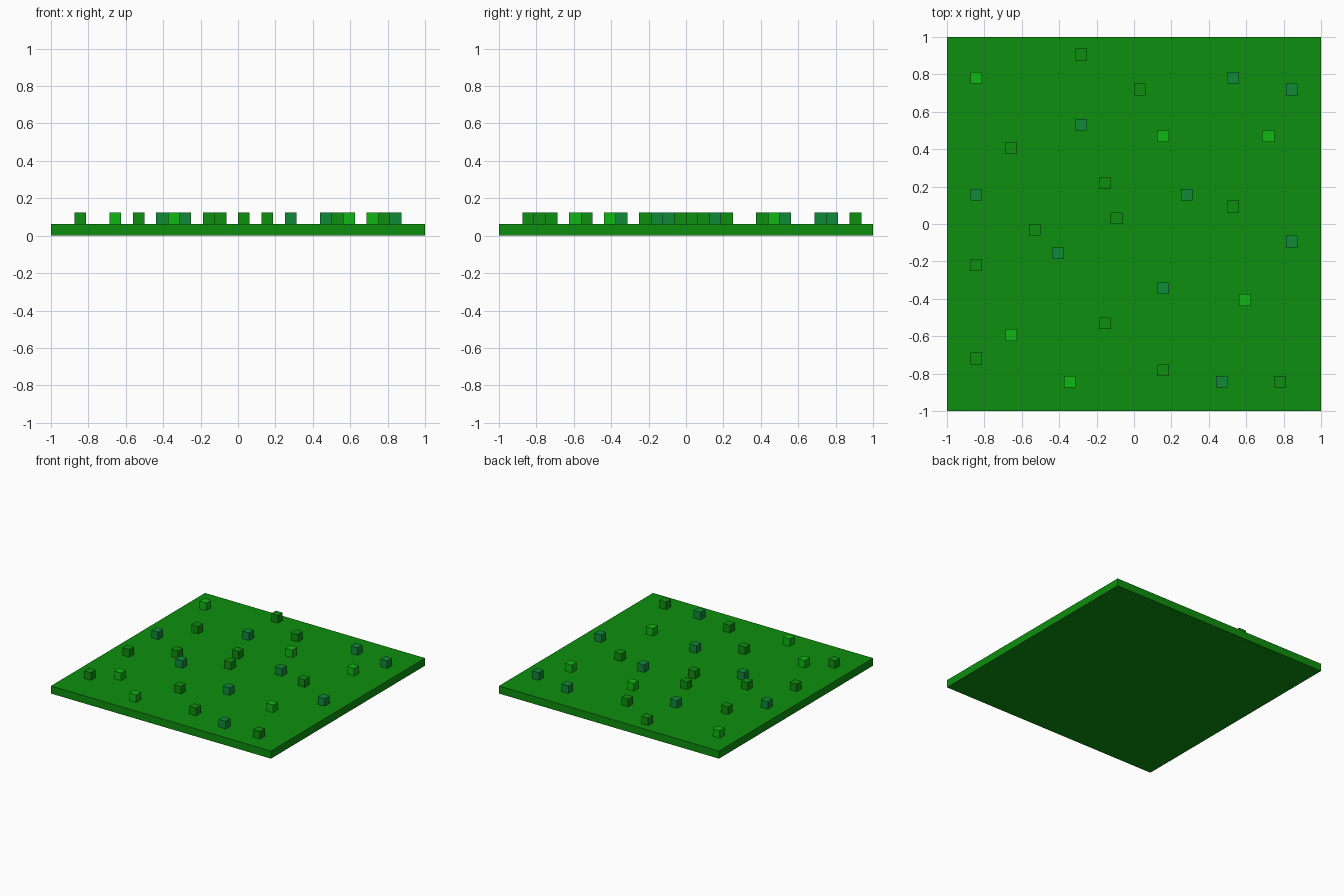
import bpy
import bmesh
from mathutils import Matrix, Vector

if "Cube" in bpy.data.objects:
    bpy.data.objects.remove(bpy.data.objects["Cube"])

U = 1 / 16  # one voxel


def material(name, rgb):
    m = bpy.data.materials.new(name)
    m.diffuse_color = (*rgb, 1)
    m.use_nodes = True
    m.node_tree.nodes["Principled BSDF"].inputs["Base Color"].default_value = m.diffuse_color
    return m


def boxes(name, mat, items):
    """One object made of boxes given as (centre, size)."""
    bm = bmesh.new()
    for centre, size in items:
        bmesh.ops.create_cube(bm, size=1, matrix=Matrix.Translation(centre)
                              @ Matrix.Diagonal((*size, 1)))
    me = bpy.data.meshes.new(name)
    bm.to_mesh(me)
    bm.free()
    me.materials.append(mat)
    ob = bpy.data.objects.new(name, me)
    bpy.context.collection.objects.link(ob)
    return ob


def tufts(name, mat, cells):
    boxes(name, mat, [(Vector((i + .5, j + .5, 1.5)) * U, (U, U, U))
                      for i, j in cells])


grass = material("grass green", (0.0044, 0.275, 0.0044))
bright = material("bright green", (0.0052, 0.47, 0.0065))
teal = material("teal green", (0.0052, 0.255, 0.042))

# Ground slab
boxes("grass_slab", grass, [((0, 0, U / 2), (2, 2, U))])

# Single-voxel tufts, by cell on the 32 x 32 grid
tufts("grass_tufts", grass, [
    (-5, 14), (0, 11), (-11, 6), (-3, 3), (-2, 0), (-9, -1),
    (8, 1), (-14, -4), (-3, -9), (-14, -12), (2, -13), (12, -14)])
tufts("bright_tufts", bright, [
    (-14, 12), (2, 7), (11, 7), (9, -7), (-11, -10), (-6, -14)])
tufts("teal_tufts", teal, [
    (8, 12), (13, 11), (-5, 8), (-14, 2), (4, 2), (-7, -3),
    (13, -2), (2, -6), (7, -14)])
